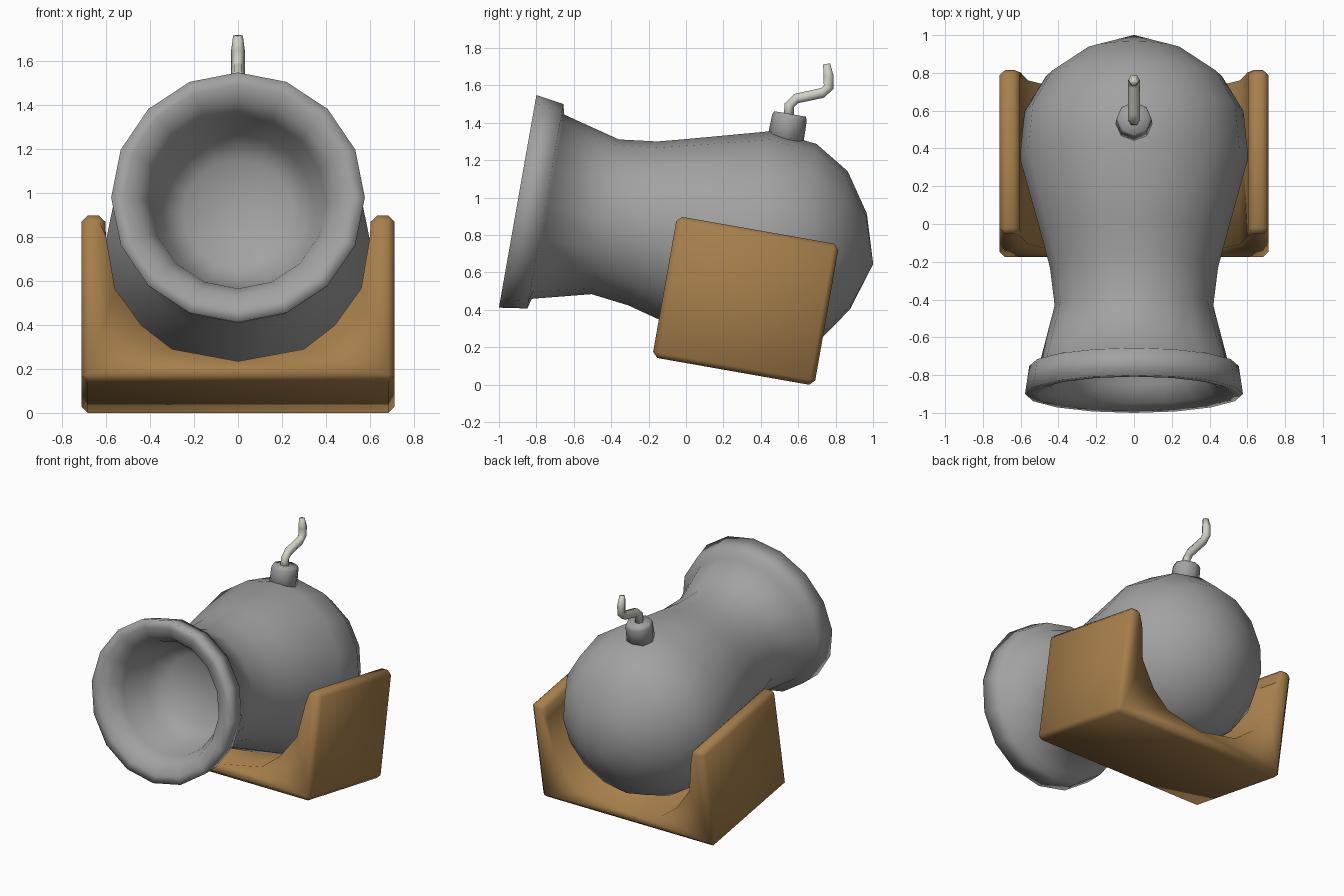
import bpy, bmesh, math
from mathutils import Matrix, Vector

if "Cube" in bpy.data.objects:
    bpy.data.objects.remove(bpy.data.objects["Cube"])

# Shared tilted frame: local y runs from muzzle to breech, local z is up
TILT = math.radians(10)
FRAME = Matrix.Translation((0, -0.9, 0.98)) @ Matrix.Rotation(-TILT, 4, 'X')


def material(name, color):
    m = bpy.data.materials.new(name)
    m.diffuse_color = (*color, 1)
    m.use_nodes = True
    m.node_tree.nodes["Principled BSDF"].inputs["Base Color"].default_value = m.diffuse_color
    return m


IRON = material("iron", (0.36, 0.36, 0.36))
WOOD = material("wood", (0.38, 0.21, 0.07))
CORD = material("cord", (0.62, 0.64, 0.55))


def finish(bm, name, mat, matrix=None, angle=120):
    if matrix:
        bm.transform(matrix)
    bmesh.ops.recalc_face_normals(bm, faces=bm.faces)
    me = bpy.data.meshes.new(name)
    bm.to_mesh(me)
    bm.free()
    ob = bpy.data.objects.new(name, me)
    bpy.context.collection.objects.link(ob)
    me.materials.append(mat)
    bpy.ops.object.select_all(action='DESELECT')
    ob.select_set(True)
    bpy.context.view_layer.objects.active = ob
    bpy.ops.object.shade_smooth_by_angle(angle=math.radians(angle))
    return ob


def lathe(profile, sides):
    """Spin (distance, radius) points about the local y axis."""
    bm = bmesh.new()
    rings = []
    for t, r in profile:
        if r == 0:
            rings.append([bm.verts.new((0, t, 0))] * sides)
        else:
            rings.append([bm.verts.new((r * math.sin(a), t, r * math.cos(a)))
                          for a in (2 * math.pi * i / sides for i in range(sides))])
    for a, b in zip(rings, rings[1:]):
        for i in range(sides):
            j = (i + 1) % sides
            bm.faces.new(dict.fromkeys((a[i], a[j], b[j], b[i])))
    return bm


# Barrel: shallow bore, rounded lip, muzzle band, narrow neck and ball-shaped breech
barrel = [(0.45, 0), (0.44, 0.25), (0.34, 0.35), (0.12, 0.40), (0.03, 0.45),
          (0.002, 0.52), (0.0, 0.577), (0.15, 0.555), (0.165, 0.50),
          (0.475, 0.42), (0.68, 0.445), (0.85, 0.49), (1.27, 0.605),
          (1.52, 0.58), (1.71, 0.465), (1.85, 0.26), (1.93, 0)]
finish(lathe(barrel, 16), "barrel", IRON, FRAME)

# Fuse socket: short tapered collar standing on the breech
socket = [(0, 0), (0, 0.098), (0.15, 0.094), (0.17, 0.085), (0.17, 0)]
stand = (Matrix.Translation((0, 0.527, 1.28)) @ Matrix.Rotation(-TILT, 4, 'X')
         @ Matrix.Rotation(math.pi / 2, 4, 'X'))
finish(lathe(socket, 8), "fuse_socket", IRON, stand)

# Fuse: bent six-sided cord
path = [(0.548, 1.42), (0.553, 1.495), (0.59, 1.53), (0.73, 1.56),
        (0.762, 1.59), (0.762, 1.65), (0.752, 1.715)]
pts = [Vector((0, y, z)) for y, z in path]
side = Vector((1, 0, 0))
bm = bmesh.new()
rings = []
for i, p in enumerate(pts):
    d = (pts[min(i + 1, len(pts) - 1)] - pts[max(i - 1, 0)]).normalized()
    n = d.cross(side)
    r = 0.022 if i == len(pts) - 1 else 0.031
    rings.append([bm.verts.new(p + r * (side * math.cos(a) + n * math.sin(a)))
                  for a in (math.pi * k / 3 for k in range(6))])
for a, b in zip(rings, rings[1:]):
    for k in range(6):
        bm.faces.new((a[k], a[(k + 1) % 6], b[(k + 1) % 6], b[k]))
bm.faces.new(rings[0])
bm.faces.new(rings[-1])
finish(bm, "fuse", CORD)

# Cradle: wooden block with a rounded notch, outline mirrored across x
half = [(0, -0.606), (0.3, -0.55), (0.44, -0.44), (0.56, -0.27),
        (0.6, -0.03), (0.605, 0.071), (0.712, 0.071), (0.712, -0.695)]
outline = half + [(-x, z) for x, z in reversed(half[1:])]
bm = bmesh.new()
face = bm.faces.new([bm.verts.new((x, 0.853, z)) for x, z in outline])
ext = bmesh.ops.extrude_face_region(bm, geom=[face])
bmesh.ops.translate(bm, vec=(0, 0.88, 0),
                    verts=[v for v in ext['geom'] if isinstance(v, bmesh.types.BMVert)])
bmesh.ops.recalc_face_normals(bm, faces=bm.faces)
outer = [e for e in bm.edges if e.calc_face_angle(0) > math.radians(50)
         and any(abs(v.co.x) > 0.7 or v.co.z > 0.05 for v in e.verts)]
bmesh.ops.bevel(bm, geom=outer, offset=0.028, segments=1, affect='EDGES', clamp_overlap=True)
finish(bm, "cradle", WOOD, FRAME)
